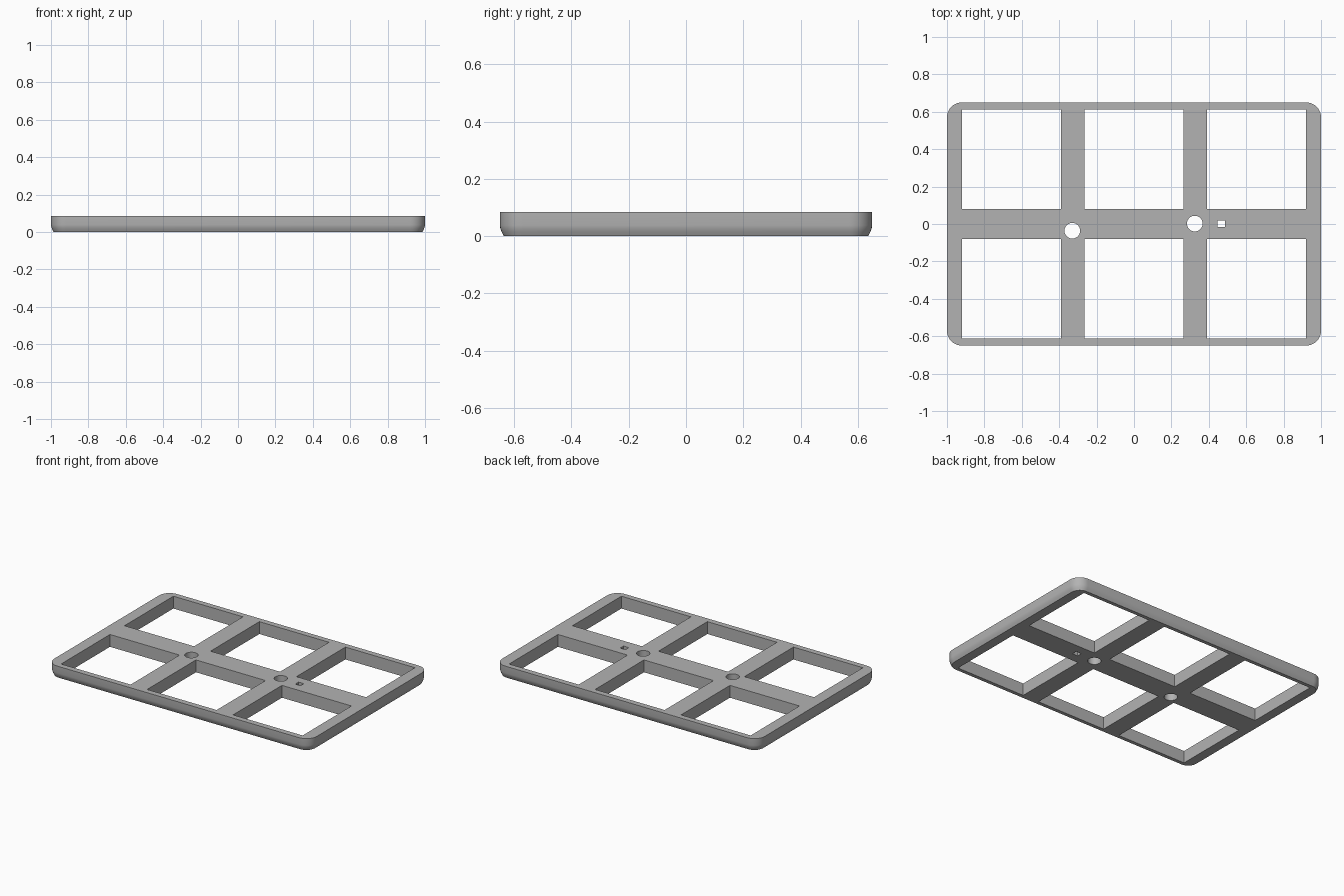
import bpy, bmesh, math

cube = bpy.data.objects.get("Cube")
if cube:
    bpy.data.objects.remove(cube, do_unlink=True)

HALF_X, HALF_Y, HEIGHT, RADIUS = 1.0, 0.65, 0.085, 0.08

grey = bpy.data.materials.new("plain grey")
grey.use_nodes = True
color = (0.45, 0.45, 0.45, 1)
grey.diffuse_color = color
grey.node_tree.nodes["Principled BSDF"].inputs["Base Color"].default_value = color


def loft(name, rings):
    """Closed solid through stacked rings of points."""
    bm = bmesh.new()
    loops = [[bm.verts.new(p) for p in ring] for ring in rings]
    n = len(loops[0])
    for low, high in zip(loops, loops[1:]):
        for i in range(n):
            j = (i + 1) % n
            bm.faces.new((low[i], low[j], high[j], high[i]))
    bm.faces.new(loops[0][::-1])
    bm.faces.new(loops[-1])
    mesh = bpy.data.meshes.new(name)
    bm.to_mesh(mesh)
    bm.free()
    mesh.materials.append(grey)
    obj = bpy.data.objects.new(name, mesh)
    bpy.context.collection.objects.link(obj)
    return obj


def rounded_ring(inset, z, steps=10):
    r = RADIUS - inset
    ring = []
    for k, (sx, sy) in enumerate([(1, 1), (-1, 1), (-1, -1), (1, -1)]):
        for s in range(steps + 1):
            a = math.radians(90 * (k + s / steps))
            ring.append((sx * (HALF_X - RADIUS) + r * math.cos(a),
                         sy * (HALF_Y - RADIUS) + r * math.sin(a), z))
    return ring


def cutter(x, y, rx, ry, sides):
    """Upright prism that passes through the tray."""
    if sides == 4:
        flat = [(x + rx, y + ry), (x - rx, y + ry), (x - rx, y - ry), (x + rx, y - ry)]
    else:
        flat = [(x + rx * math.cos(math.tau * i / sides),
                 y + ry * math.sin(math.tau * i / sides)) for i in range(sides)]
    return loft("cutter", [[(px, py, z) for px, py in flat] for z in (-0.1, 0.2)])


# Outer slab, tucked in at the bottom edge
profile = [(0.014, 0), (0.007, 0.014), (0.002, 0.026), (0, 0.038), (0, HEIGHT)]
frame = loft("grid_frame", [rounded_ring(i, z) for i, z in profile])

# Six windows, two round holes and a small square hole
cutters = [cutter(x, y, 0.265, 0.266, 4) for x in (-0.655, 0, 0.655) for y in (-0.345, 0.345)]
cutters += [cutter(-0.33, -0.036, 0.042, 0.042, 32),
            cutter(0.325, 0.002, 0.042, 0.042, 32),
            cutter(0.467, 0.002, 0.02, 0.018, 4)]
for c in cutters:
    c.hide_render = True
    mod = frame.modifiers.new("cut", 'BOOLEAN')
    mod.operation, mod.solver, mod.object = 'DIFFERENCE', 'EXACT', c

bpy.ops.object.select_all(action='DESELECT')
bpy.context.view_layer.objects.active = frame
frame.select_set(True)
for name in [m.name for m in frame.modifiers]:
    frame.modifiers[0].name = "cut_now"
    bpy.ops.object.modifier_apply(modifier="cut_now")
for c in cutters:
    bpy.data.objects.remove(c, do_unlink=True)
bpy.ops.object.shade_smooth_by_angle(angle=math.radians(30))
